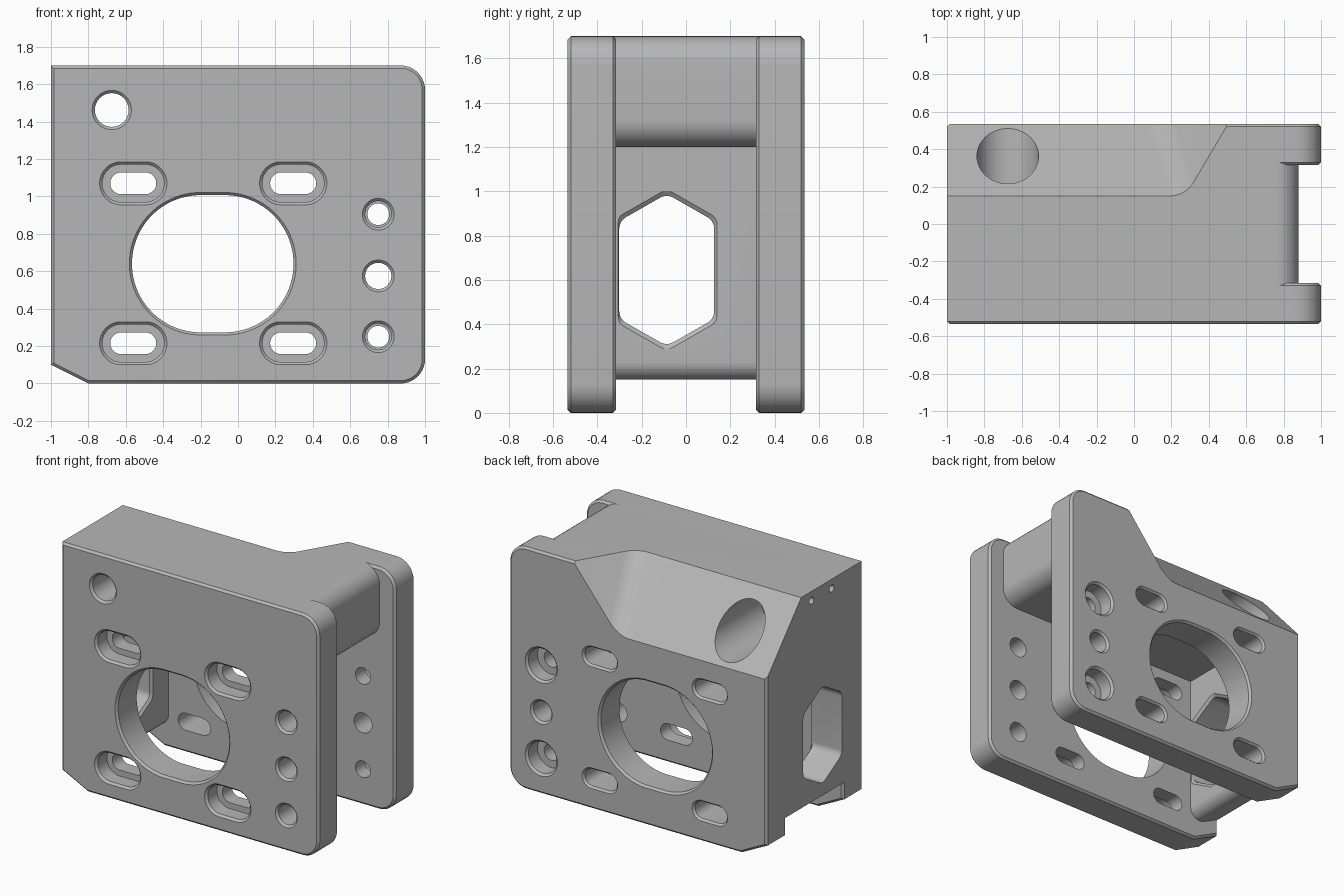
import bpy, bmesh, math
from mathutils import Vector

cube = bpy.data.objects.get("Cube")
if cube:
    bpy.data.objects.remove(cube)

metal = bpy.data.materials.new("machined_grey")
grey = (0.47, 0.47, 0.47, 1)
metal.diffuse_color = grey
metal.use_nodes = True
metal.node_tree.nodes["Principled BSDF"].inputs["Base Color"].default_value = grey


def rounded(corners, steps=10):
    """2D outline from (u, v, radius) corners, filleted where radius > 0."""
    out = []
    for i, (u, v, r) in enumerate(corners):
        p = Vector((u, v))
        if r == 0:
            out.append(p)
            continue
        a = (Vector(corners[i - 1][:2]) - p).normalized()
        b = (Vector(corners[(i + 1) % len(corners)][:2]) - p).normalized()
        half = a.angle(b) / 2
        centre = p + (a + b).normalized() * r / math.sin(half)
        start = p + a * r / math.tan(half) - centre
        end = p + b * r / math.tan(half) - centre
        sweep = math.pi - 2 * half
        for k in range(steps + 1):
            t = k / steps
            w0 = math.sin((1 - t) * sweep) / math.sin(sweep)
            w1 = math.sin(t * sweep) / math.sin(sweep)
            out.append(centre + start * w0 + end * w1)
    return out


def loft(name, rings, chamfer=0):
    """Solid skinned through matching rings, with capped ends."""
    bm = bmesh.new()
    vs = [[bm.verts.new(p) for p in ring] for ring in rings]
    n = len(vs[0])
    for lo, hi in zip(vs, vs[1:]):
        for i in range(n):
            j = (i + 1) % n
            bm.faces.new((lo[i], lo[j], hi[j], hi[i]))
    caps = [bm.faces.new(vs[0]), bm.faces.new(vs[-1])]
    bmesh.ops.recalc_face_normals(bm, faces=bm.faces)
    if chamfer:
        edges = [e for f in caps for e in f.edges]
        bmesh.ops.bevel(bm, geom=edges, offset=chamfer, segments=1,
                        affect='EDGES', profile=0.5)
    mesh = bpy.data.meshes.new(name)
    bm.to_mesh(mesh)
    bm.free()
    mesh.materials.append(metal)
    ob = bpy.data.objects.new(name, mesh)
    bpy.context.scene.collection.objects.link(ob)
    return ob


def prism_y(name, outline, y0, y1, chamfer=0):
    return loft(name, [[(u, y, v) for u, v in outline] for y in (y0, y1)], chamfer)


def hole(x, z, half, steps, n=24):
    """Slot or round cutter along y; steps are (y, radius) pairs."""
    rings = []
    for y, r in steps:
        ring = []
        for i in range(2 * n):
            a = (i + 0.5) * math.pi / n
            ring.append((x + math.copysign(half, math.cos(a)) + r * math.cos(a),
                         y, z + r * math.sin(a)))
        rings.append(ring)
    return loft("hole_cutter", rings)


def combine(body, other, operation):
    mod = body.modifiers.new("combine", 'BOOLEAN')
    mod.operation = operation
    mod.solver = 'EXACT'
    mod.object = other
    bpy.context.view_layer.objects.active = body
    bpy.ops.object.modifier_apply(modifier=mod.name)
    bpy.data.objects.remove(other)


Y, IN, TOP, C = 0.535, 0.315, 1.7, 0.015   # outer face, inner face, height, chamfer

# Core: left wall and top block
body = prism_y("bracket_body", rounded([
    (-1, 0.22, 0), (-1, TOP, 0), (0.88, TOP, 0.12), (0.88, 1.2, 0.12),
    (-0.76, 1.2, 0), (-0.76, 0.1, 0.08)]), -0.35, 0.35)

# Front and back plates
plate = rounded([(-1, 0.1, 0), (-1, TOP, 0), (1, TOP, 0.13),
                 (1, 0, 0.13), (-0.8, 0, 0)])
for name, y0, y1 in (("front_plate", -Y, -IN), ("back_plate", IN, Y)):
    combine(body, prism_y(name, plate, y0, y1, C), 'UNION')

cutters = []

# Sloped relief on the upper back edge
relief = rounded([(-2, 0.15, 0), (0.275, 0.15, 0.15), (0.725, 0.91, 0), (-2, 0.91, 0)])
lean = Vector((-0.12, 0.385, -0.43))
cutters.append(loft("relief_cutter", [
    [Vector((u, v, TOP)) + lean * t for u, v in relief] for t in (-0.3, 1.6)]))

# Large opening through both plates
cutters.append(hole(-0.135, 0.64, 0.065, [
    (-Y - C, 0.395), (-Y + C, 0.367), (Y - C, 0.367), (Y + C, 0.395)], 40))

# Counterbored slots in front, plain slots behind
for x in (-0.56, 0.295):
    for z in (0.215, 1.07):
        cutters.append(hole(x, z, 0.065, [
            (-Y - C, 0.13), (-Y + C, 0.1), (-0.42, 0.1), (-0.42, 0.058), (-0.25, 0.058)]))
        cutters.append(hole(x, z, 0.065, [
            (0.25, 0.06), (Y - C, 0.06), (Y + C, 0.085)]))

# Column of bolt holes on the right
for z, bored in ((0.25, True), (0.575, False), (0.905, True)):
    cutters.append(hole(0.75, z, 0, [
        (-Y - C, 0.1), (-Y + C, 0.07), (-0.25, 0.07)]))
    back = [(0.25, 0.07), (Y - C, 0.07), (Y + C, 0.1)]
    if bored:
        back = [(0.25, 0.058), (0.42, 0.058), (0.42, 0.11), (Y - C, 0.11), (Y + C, 0.14)]
    cutters.append(hole(0.75, z, 0, back))

# Upper bolt hole, wide at the back
cutters.append(hole(-0.675, 1.462, 0, [
    (-Y - C, 0.12), (-Y + C, 0.09), (-0.1, 0.09), (-0.1, 0.165), (0.7, 0.165)]))

# Hexagonal window in the left wall
rings = []
for x, s in ((-1.1, 0.94), (-0.775, 0.94), (-0.745, 1.06)):
    hexagon = rounded([(0, 0.365 * s, 0.06), (0.228 * s, 0.235 * s, 0.06),
                       (0.228 * s, -0.235 * s, 0.06), (0, -0.365 * s, 0.06),
                       (-0.228 * s, -0.235 * s, 0.06), (-0.228 * s, 0.235 * s, 0.06)], 6)
    rings.append([(x, max(u - 0.087, -0.312), v + 0.645) for u, v in hexagon])
cutters.append(loft("window_cutter", rings))

# Two small pin holes in the left face
for y in (0.035, -0.19):
    ring = [(y + 0.025 * math.cos(k * math.pi / 8), 1.635 + 0.025 * math.sin(k * math.pi / 8))
            for k in range(16)]
    cutters.append(loft("pin_cutter", [[(x, u, v) for u, v in ring] for x in (-1.1, -0.88)]))

for cutter in cutters:
    combine(body, cutter, 'DIFFERENCE')

# Smooth the curved walls, keep machined edges crisp
bpy.ops.object.select_all(action='DESELECT')
body.select_set(True)
bpy.context.view_layer.objects.active = body
bpy.ops.object.shade_smooth_by_angle(angle=math.radians(25))
